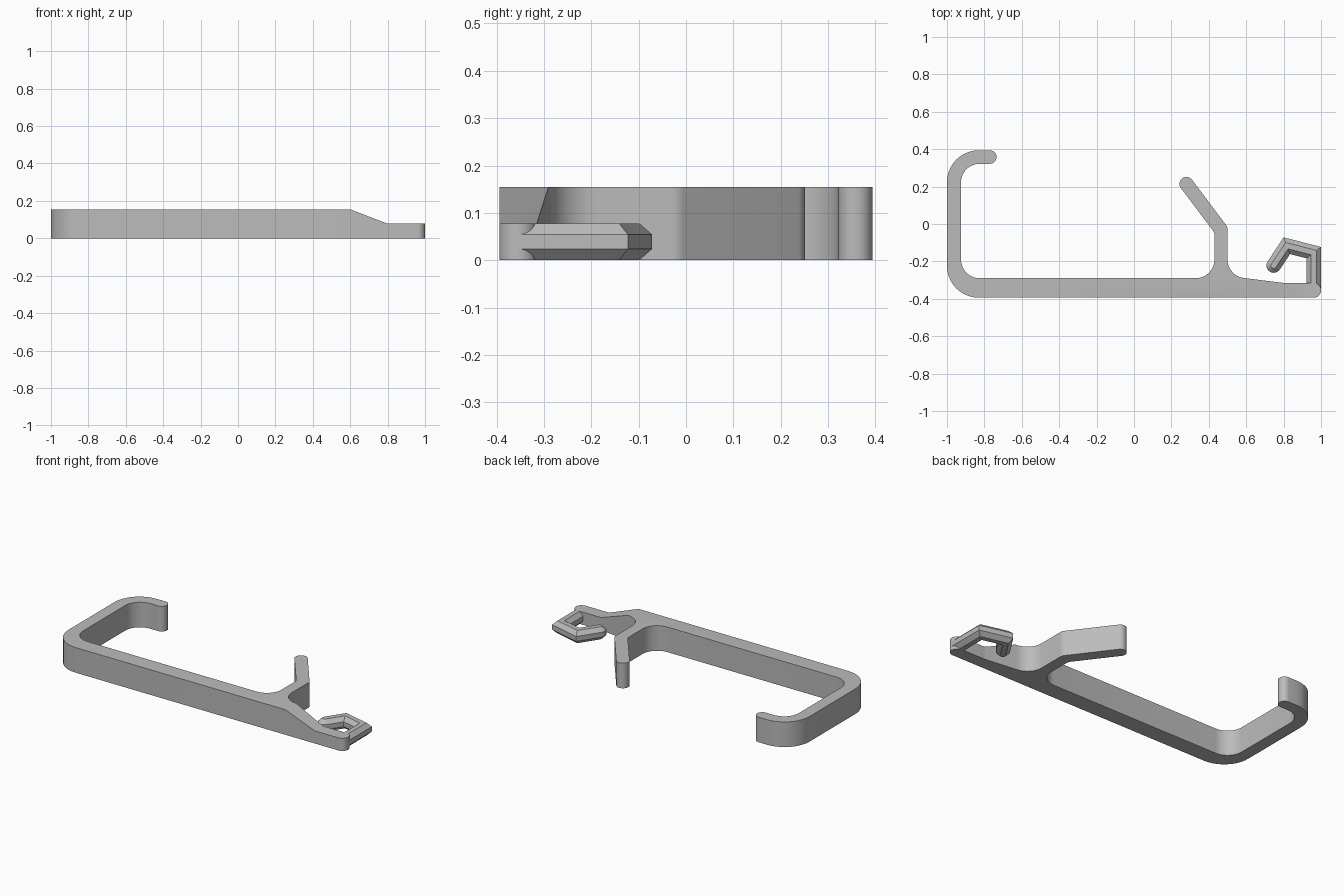
import bpy, bmesh, math
from mathutils import Vector

cube = bpy.data.objects.get("Cube")
if cube:
    bpy.data.objects.remove(cube)

HEIGHT, TIP_HEIGHT = 0.155, 0.078
RAMP_START, RAMP_END = 0.6, 0.8

grey = bpy.data.materials.new("plastic grey")
grey.use_nodes = True
grey.diffuse_color = (0.5, 0.5, 0.5, 1)
grey.node_tree.nodes["Principled BSDF"].inputs["Base Color"].default_value = (0.5, 0.5, 0.5, 1)


def rounded_outline(corners, steps=10):
    """Closed outline with each (x, y, radius) corner filleted."""
    out = []
    for i, (x, y, r) in enumerate(corners):
        p = Vector((x, y))
        if r == 0:
            out.append(p)
            continue
        a = (Vector(corners[i - 1][:2]) - p).normalized()
        b = (Vector(corners[(i + 1) % len(corners)][:2]) - p).normalized()
        half = a.angle(b) / 2
        centre = p + (a + b).normalized() * (r / math.sin(half))
        start = p + a * (r / math.tan(half)) - centre
        end = p + b * (r / math.tan(half)) - centre
        sweep = start.angle(end)
        for k in range(steps + 1):
            t = k / steps
            v = start * math.sin((1 - t) * sweep) + end * math.sin(t * sweep)
            out.append(centre + v / math.sin(sweep))
    return out


def stroke_outline(path, width, steps=12):
    """Outline of a path with mitred bends and round ends."""
    pts = [Vector(p) for p in path]
    dirs = [(b - a).normalized() for a, b in zip(pts, pts[1:])]

    def side(d):
        return Vector((d.y, -d.x))

    def cap(p, d):
        angles = [math.pi * k / steps for k in range(steps + 1)]
        return [p + (side(d) * math.cos(a) + d * math.sin(a)) * width for a in angles]

    mitres = []
    for p, d, e in zip(pts[1:], dirs, dirs[1:]):
        n = (side(d) + side(e)).normalized()
        mitres.append((p, n * (width / n.dot(side(d)))))
    right = [p + m for p, m in mitres]
    left = [p - m for p, m in reversed(mitres)]
    return right + cap(pts[-1], dirs[-1]) + left + cap(pts[0], -dirs[0])


def loft(bm, layers):
    """Join equal outlines, each given with its z, into a closed solid."""
    rings = [[bm.verts.new((p.x, p.y, z)) for p in outline] for outline, z in layers]
    for low, high in zip(rings, rings[1:]):
        for i in range(len(low)):
            bm.faces.new((low[i - 1], low[i], high[i], high[i - 1]))
    bm.faces.new(list(reversed(rings[0])))
    bm.faces.new(rings[-1])


def finish(bm, name):
    bmesh.ops.recalc_face_normals(bm, faces=bm.faces)
    mesh = bpy.data.meshes.new(name)
    bm.to_mesh(mesh)
    bm.free()
    mesh.materials.append(grey)
    obj = bpy.data.objects.new(name, mesh)
    bpy.context.collection.objects.link(obj)
    bpy.ops.object.select_all(action="DESELECT")
    obj.select_set(True)
    bpy.context.view_layer.objects.active = obj
    bpy.ops.object.shade_smooth_by_angle(angle=math.radians(30))


# Hooked body: long bar, left hook and slanted arm in one profile
body = rounded_outline([
    (-1, -0.394, 0.17), (1, -0.394, 0.039), (1, -0.315, 0.039),
    (0.8, -0.315, 0), (0.5, -0.278, 0.1), (0.5, -0.016, 0.04),
    (0.288, 0.266, 0.0365), (0.228, 0.222, 0.0365), (0.43, -0.046, 0.04),
    (0.43, -0.29, 0.1), (-0.925, -0.29, 0.1), (-0.925, 0.322, 0.1),
    (-0.735, 0.322, 0.0355), (-0.735, 0.394, 0.0355), (-1, 0.394, 0.17),
])
bm = bmesh.new()
loft(bm, [(body, 0), (body, HEIGHT)])

# Ramp down to the thin tip
for x in (RAMP_START, RAMP_END):
    bmesh.ops.bisect_plane(bm, geom=bm.verts[:] + bm.edges[:] + bm.faces[:],
                           plane_co=(x, 0, 0), plane_no=(1, 0, 0))
for v in bm.verts:
    if v.co.z > 0.1:
        t = min(max((v.co.x - RAMP_START) / (RAMP_END - RAMP_START), 0), 1)
        v.co.z = HEIGHT + (TIP_HEIGHT - HEIGHT) * t
finish(bm, "hooked_body")

# Small bent clip with chamfered edges
clip_path = [(0.961, -0.352), (0.961, -0.153), (0.817, -0.116), (0.747, -0.222)]
wide = stroke_outline(clip_path, 0.039)
narrow = stroke_outline(clip_path, 0.015)
bm = bmesh.new()
loft(bm, [(narrow, 0), (wide, 0.024), (wide, 0.054), (narrow, TIP_HEIGHT)])
finish(bm, "bent_clip")
